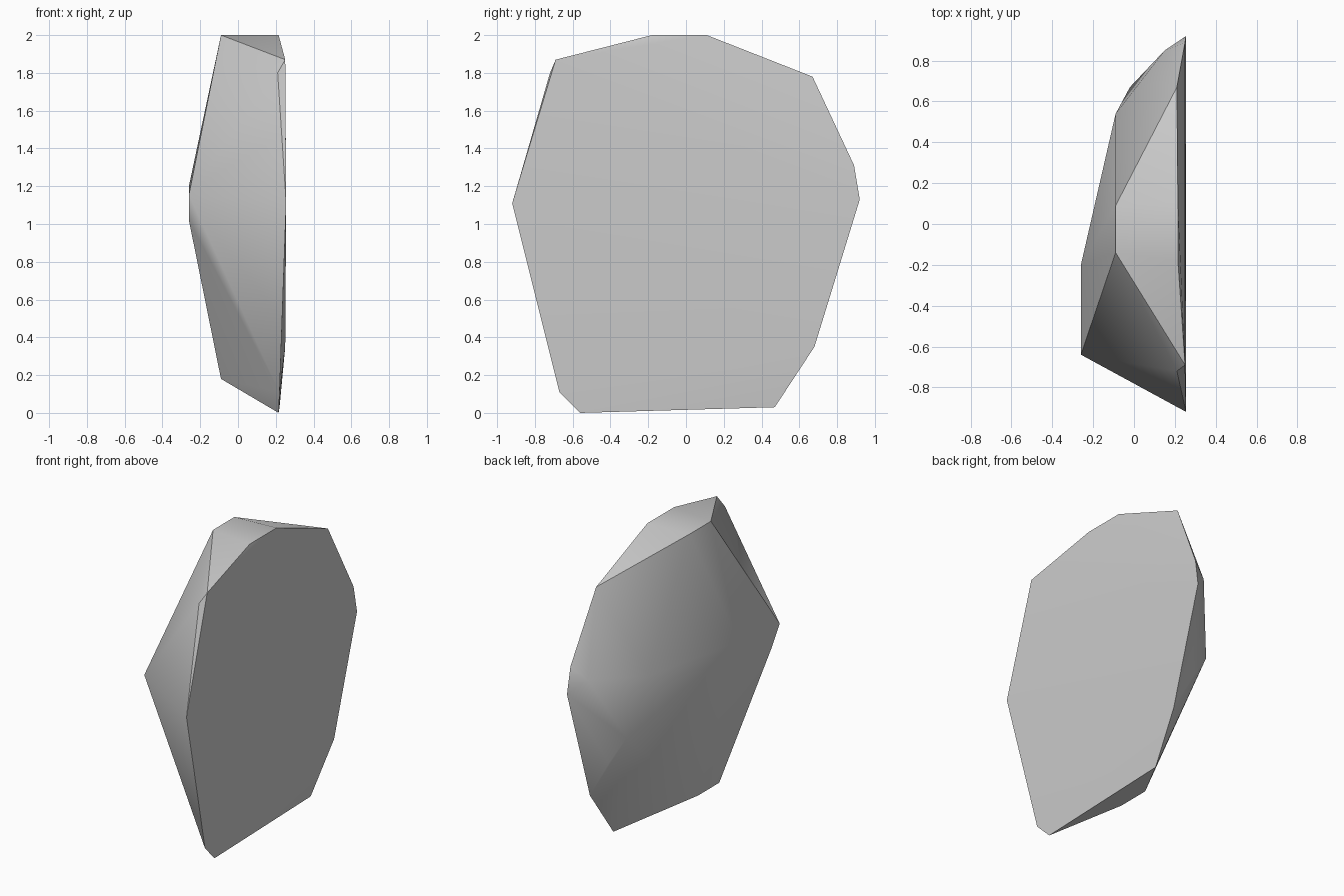
import bpy
import bmesh
import math

default_cube = bpy.data.objects.get("Cube")
if default_cube:
    bpy.data.objects.remove(default_cube, do_unlink=True)

# One plain stone colour
stone = bpy.data.materials.new("stone_grey")
stone.use_nodes = True
colour = (0.6, 0.6, 0.6, 1)
stone.diffuse_color = colour
shader = next(n for n in stone.node_tree.nodes if n.type == "BSDF_PRINCIPLED")
shader.inputs["Base Color"].default_value = colour
shader.inputs["Roughness"].default_value = 0.9

# Broad split face: its outline bows slightly away from the middle
split_face = [
    (.255, -.92, 1.11), (.25, -.69, 1.87), (.215, -.18, 2), (.215, .11, 2),
    (.21, .67, 1.78), (.25, .89, 1.31), (.255, .92, 1.13), (.25, .68, .35),
    (.22, .47, .03), (.215, -.56, 0), (.22, -.67, .11),
]
# Small plateaus on the rough side
top_ledge = [(-.09, -.14, 2), (-.09, .09, 2)]
foot_ledge = [(-.09, -.23, .18), (-.09, 0, .18)]
outer_ridge = [(-.26, -.64, 1.155), (-.26, -.55, 1.02), (-.26, -.2, 1.2)]
# Weathered shoulder at the back and a chip at the front
back_shoulder = [(-.09, .54, 1.2), (-.02, .67, .81), (.107, .68, .61), (.15, .85, 1.23)]
front_chip = [(.21, -.72, 1.8)]


def build_rock(name, *outlines):
    """Wrap the ledges and ridges in one convex faceted skin."""
    bm = bmesh.new()
    for outline in outlines:
        for corner in outline:
            bm.verts.new(corner)
    bmesh.ops.convex_hull(bm, input=bm.verts[:])
    loose = [v for v in bm.verts if not v.link_faces]
    bmesh.ops.delete(bm, geom=loose, context="VERTS")
    bmesh.ops.recalc_face_normals(bm, faces=bm.faces[:])
    mesh = bpy.data.meshes.new(name)
    bm.to_mesh(mesh)
    bm.free()
    mesh.materials.append(stone)
    rock = bpy.data.objects.new(name, mesh)
    bpy.context.collection.objects.link(rock)
    return rock


rock = build_rock("rock_slab", split_face, top_ledge, foot_ledge,
                  outer_ridge, back_shoulder, front_chip)

# Worn facets blend softly while the main breaks stay crisp
bpy.ops.object.select_all(action="DESELECT")
rock.select_set(True)
bpy.context.view_layer.objects.active = rock
bpy.ops.object.shade_smooth_by_angle(angle=math.radians(30))
